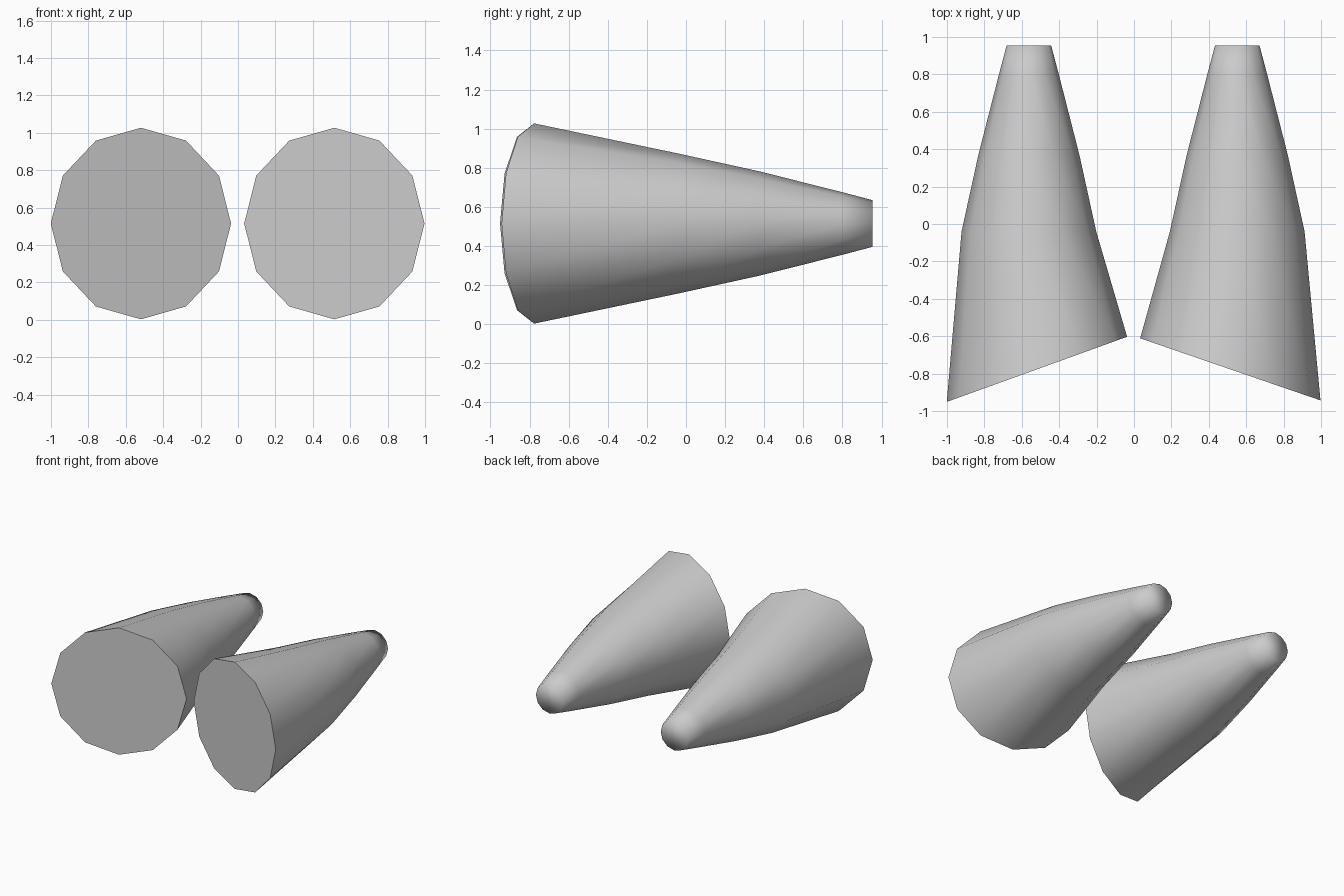
import bpy, bmesh, math

if "Cube" in bpy.data.objects:
    bpy.data.objects.remove(bpy.data.objects["Cube"])

SIDES = 12
MID_Z = 0.515

grey = bpy.data.materials.new("light_grey")
grey.diffuse_color = (0.6, 0.6, 0.6, 1)
grey.use_nodes = True
grey.node_tree.nodes["Principled BSDF"].inputs["Base Color"].default_value = grey.diffuse_color


def tapered_cone(name, rings):
    """Loft 12-sided rings: (centre x, centre y, x radius, z radius, slant in y)."""
    bm = bmesh.new()
    loops = []
    for cx, cy, rx, rz, slant in rings:
        loop = []
        for i in range(SIDES):
            a = 2 * math.pi * i / SIDES
            loop.append(bm.verts.new((cx + rx * math.cos(a),
                                      cy + slant * math.cos(a),
                                      MID_Z + rz * math.sin(a))))
        loops.append(loop)
    # Side walls
    for low, high in zip(loops, loops[1:]):
        for i in range(SIDES):
            j = (i + 1) % SIDES
            bm.faces.new((low[i], low[j], high[j], high[i]))
    # Slanted base and blunt tip
    bm.faces.new(loops[0])
    bm.faces.new(loops[-1])
    bmesh.ops.recalc_face_normals(bm, faces=bm.faces)
    mesh = bpy.data.meshes.new(name)
    bm.to_mesh(mesh)
    bm.free()
    mesh.materials.append(grey)
    obj = bpy.data.objects.new(name, mesh)
    bpy.context.collection.objects.link(obj)
    # Soft walls and tip, crisp base rim
    bpy.ops.object.select_all(action='DESELECT')
    obj.select_set(True)
    bpy.context.view_layer.objects.active = obj
    bpy.ops.object.shade_smooth_by_angle(angle=math.radians(80))


# Each side: base centre, body centre, slant of the base plane
for name, base_x, body_x, slant in (("left_cone", -0.519, -0.562, 0.174),
                                    ("right_cone", 0.515, 0.552, -0.166)):
    tapered_cone(name, [
        (base_x, -0.777, 0.482, 0.512, slant),
        (body_x, -0.04, 0.360, 0.358, 0.0),
        (body_x, 0.37, 0.270, 0.268, 0.0),
        (body_x, 0.80, 0.160, 0.160, 0.0),
        (body_x, 0.955, 0.119, 0.119, 0.0),
    ])
